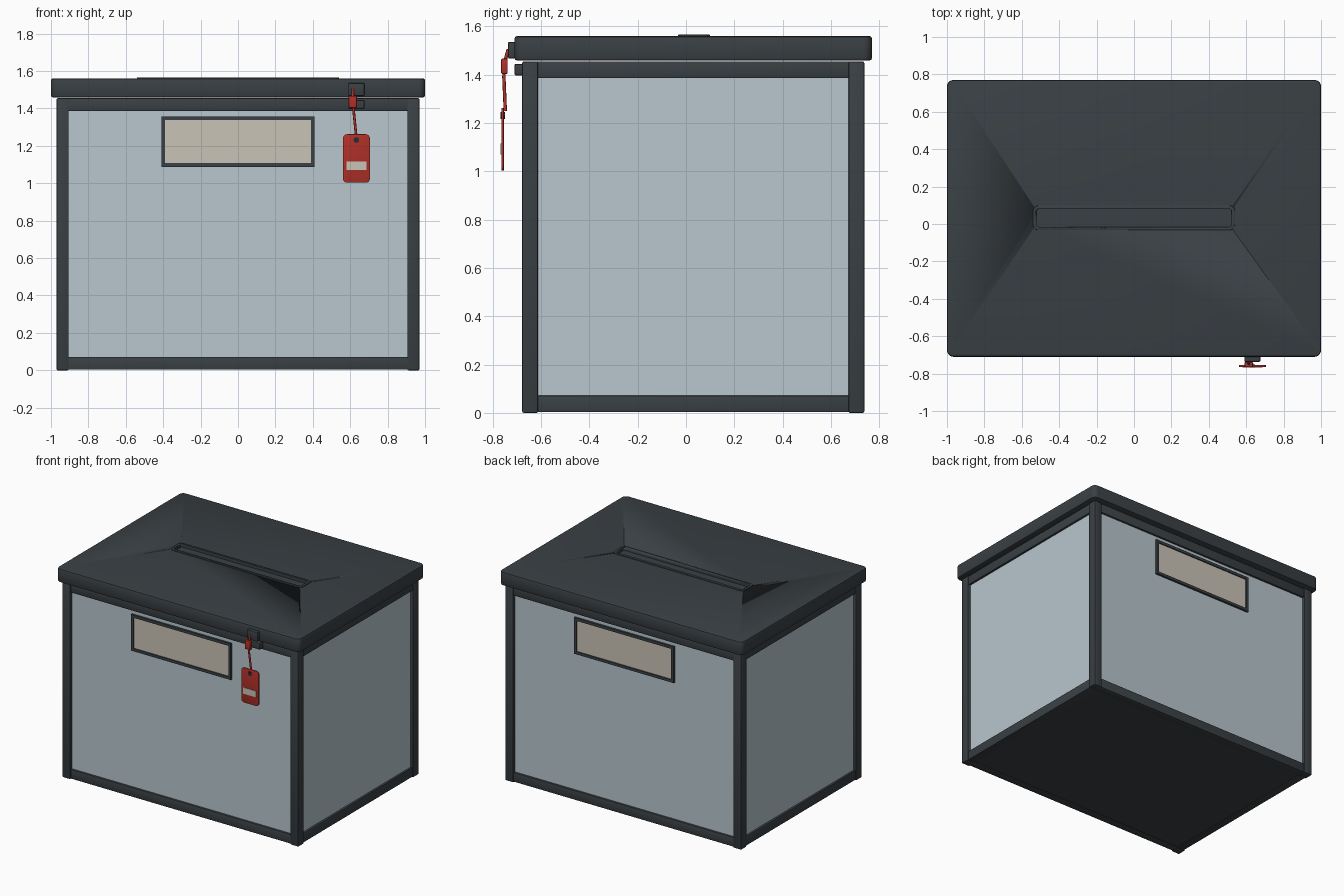
import bpy
import bmesh
from math import radians
from mathutils import Vector

cube = bpy.data.objects.get("Cube")
if cube:
    bpy.data.objects.remove(cube, do_unlink=True)


def material(name, rgb):
    m = bpy.data.materials.new(name)
    m.use_nodes = True
    m.diffuse_color = (*rgb, 1)
    m.node_tree.nodes["Principled BSDF"].inputs["Base Color"].default_value = (*rgb, 1)
    return m


FRAME = material("charcoal frame", (0.042, 0.051, 0.058))
PANEL = material("pale blue panel", (0.48, 0.57, 0.61))
CARD = material("beige card", (0.59, 0.55, 0.47))
RED = material("red seal", (0.45, 0.03, 0.022))
BLACK = material("dark rivet", (0.02, 0.025, 0.035))


def finish(ob, mat):
    ob.data.materials.append(mat)
    bpy.ops.object.select_all(action='DESELECT')
    ob.select_set(True)
    bpy.context.view_layer.objects.active = ob
    bpy.ops.object.shade_smooth_by_angle(angle=radians(35))
    return ob


def box(name, lo, hi, mat, bevel=0.0, corner=0.0, axis=2):
    """Box between two corners; corner rounds the edges along axis, bevel softens all."""
    lo, hi = Vector(lo), Vector(hi)
    centre, size = (lo + hi) / 2, hi - lo
    bm = bmesh.new()
    bmesh.ops.create_cube(bm, size=1)
    bmesh.ops.scale(bm, vec=size, verts=bm.verts)
    if corner:
        edges = [e for e in bm.edges
                 if abs(e.verts[0].co[axis] - e.verts[1].co[axis]) > size[axis] / 2]
        bmesh.ops.bevel(bm, geom=edges, offset=corner, segments=5, profile=0.5, affect='EDGES')
    if bevel:
        edges = [e for e in bm.edges if e.calc_face_angle(0) > 1]
        bmesh.ops.bevel(bm, geom=edges, offset=bevel, segments=2, profile=0.5, affect='EDGES')
    me = bpy.data.meshes.new(name)
    bm.to_mesh(me)
    bm.free()
    ob = bpy.data.objects.new(name, me)
    ob.location = centre
    bpy.context.collection.objects.link(ob)
    return finish(ob, mat)


def cut(target, cutter):
    cutter.hide_render = True
    cutter.hide_set(True)
    mod = target.modifiers.new("opening", 'BOOLEAN')
    mod.operation = 'DIFFERENCE'
    mod.solver = 'EXACT'
    mod.object = cutter
    target.modifiers.move(len(target.modifiers) - 1, 0)


CY = 0.03                   # depth centre of the box
HX, HY = 0.97, 0.708        # half size over the posts
POST, TOP = 0.065, 1.455
INSET = 0.007               # rails sit just behind the post faces
SINK = 0.022                # panels sit behind the rails

# Corner posts
for sx, side in ((-1, "right"), (1, "left")):
    for sy, end in ((-1, "front"), (1, "back")):
        x = sorted((sx * HX, sx * (HX - POST)))
        y = sorted((CY + sy * HY, CY + sy * (HY - POST)))
        box(f"{end}_{side}_post", (x[0], y[0], 0), (x[1], y[1], TOP), FRAME, 0.006)

# Rails, top and bottom on each side
for level, z0, z1 in (("bottom", 0.003, 0.072), ("top", 1.386, TOP)):
    for s, end, side in ((-1, "front", "right"), (1, "back", "left")):
        y = sorted((CY + s * (HY - INSET), CY + s * (HY - POST)))
        box(f"{end}_{level}_rail", (POST - HX - 0.01, y[0], z0), (HX - POST + 0.01, y[1], z1), FRAME, 0.004)
        x = sorted((s * (HX - INSET), s * (HX - POST)))
        box(f"{side}_{level}_rail", (x[0], CY - HY + POST - 0.01, z0),
            (x[1], CY + HY - POST + 0.01, z1), FRAME, 0.004)

# Wall panels and floor
for s, end, side in ((-1, "front", "right"), (1, "back", "left")):
    y = sorted((CY + s * (HY - SINK), CY + s * (HY - SINK - 0.02)))
    box(f"{end}_panel", (POST - HX, y[0], 0.05), (HX - POST, y[1], 1.41), PANEL)
    x = sorted((s * (HX - SINK), s * (HX - SINK - 0.02)))
    box(f"{side}_panel", (x[0], CY - HY + POST, 0.05), (x[1], CY + HY - POST, 1.41), PANEL)
box("floor_plate", (-0.93, CY - 0.67, 0.007), (0.93, CY + 0.67, 0.04), FRAME)

# Framed label on front and back
for s, end in ((-1, "front"), (1, "back")):
    face = CY + s * (HY - SINK)

    def slab(name, x0, x1, z0, z1, depth, mat):
        y = sorted((face - s * 0.002, face + s * depth))
        box(f"{end}_label_{name}", (x0, y[0], z0), (x1, y[1], z1), mat)

    slab("card", -0.4, 0.4, 1.10, 1.345, 0.007, CARD)
    slab("lower_edge", -0.41, 0.41, 1.088, 1.108, 0.015, FRAME)
    slab("upper_edge", -0.41, 0.41, 1.337, 1.357, 0.015, FRAME)
    slab("right_edge", -0.41, -0.39, 1.108, 1.337, 0.015, FRAME)
    slab("left_edge", 0.39, 0.41, 1.108, 1.337, 0.015, FRAME)

# Lid with a recessed posting slot and raised rim
lid = box("lid", (-1, CY - 0.74, 1.459), (1, CY + 0.74, 1.56), FRAME, 0.01, 0.035)
rim = box("slot_rim", (-0.54, -0.033, 1.55), (0.54, 0.099, 1.566), FRAME, 0.003, 0.03)
opening = box("slot_cutter", (-0.522, -0.015, 1.542), (0.522, 0.081, 1.6), FRAME, 0, 0.016)
cut(lid, opening)
cut(rim, opening)

# Hasp on the lid and staple on the body
box("lid_hasp", (0.59, -0.737, 1.467), (0.676, -0.705, 1.536), FRAME, 0.006)
box("body_staple", (0.59, -0.71, 1.397), (0.676, -0.665, 1.445), FRAME, 0.006)

# Seal block, cord and tag
box("seal_block", (0.591, -0.765, 1.403), (0.636, -0.738, 1.467), RED, 0.005)
curve = bpy.data.curves.new("seal_cord", 'CURVE')
curve.dimensions = '3D'
curve.bevel_depth = 0.007
curve.bevel_resolution = 2
curve.use_fill_caps = True
path = [(0.614, -0.736, 1.505), (0.614, -0.75, 1.455), (0.618, -0.754, 1.39), (0.632, -0.748, 1.25)]
spline = curve.splines.new('POLY')
spline.points.add(len(path) - 1)
for point, co in zip(spline.points, path):
    point.co = (*co, 1)
curve.materials.append(RED)
bpy.context.collection.objects.link(bpy.data.objects.new("seal_cord", curve))

box("tag", (0.561, -0.764, 1.003), (0.705, -0.754, 1.262), RED, 0.002, 0.022, 1)
box("tag_label", (0.58, -0.768, 1.07), (0.687, -0.762, 1.116), CARD)
bpy.ops.mesh.primitive_cylinder_add(vertices=20, radius=0.015, depth=0.018,
                                    location=(0.633, -0.759, 1.231), rotation=(radians(90), 0, 0))
rivet = bpy.context.object
rivet.name = "tag_rivet"
finish(rivet, BLACK)
